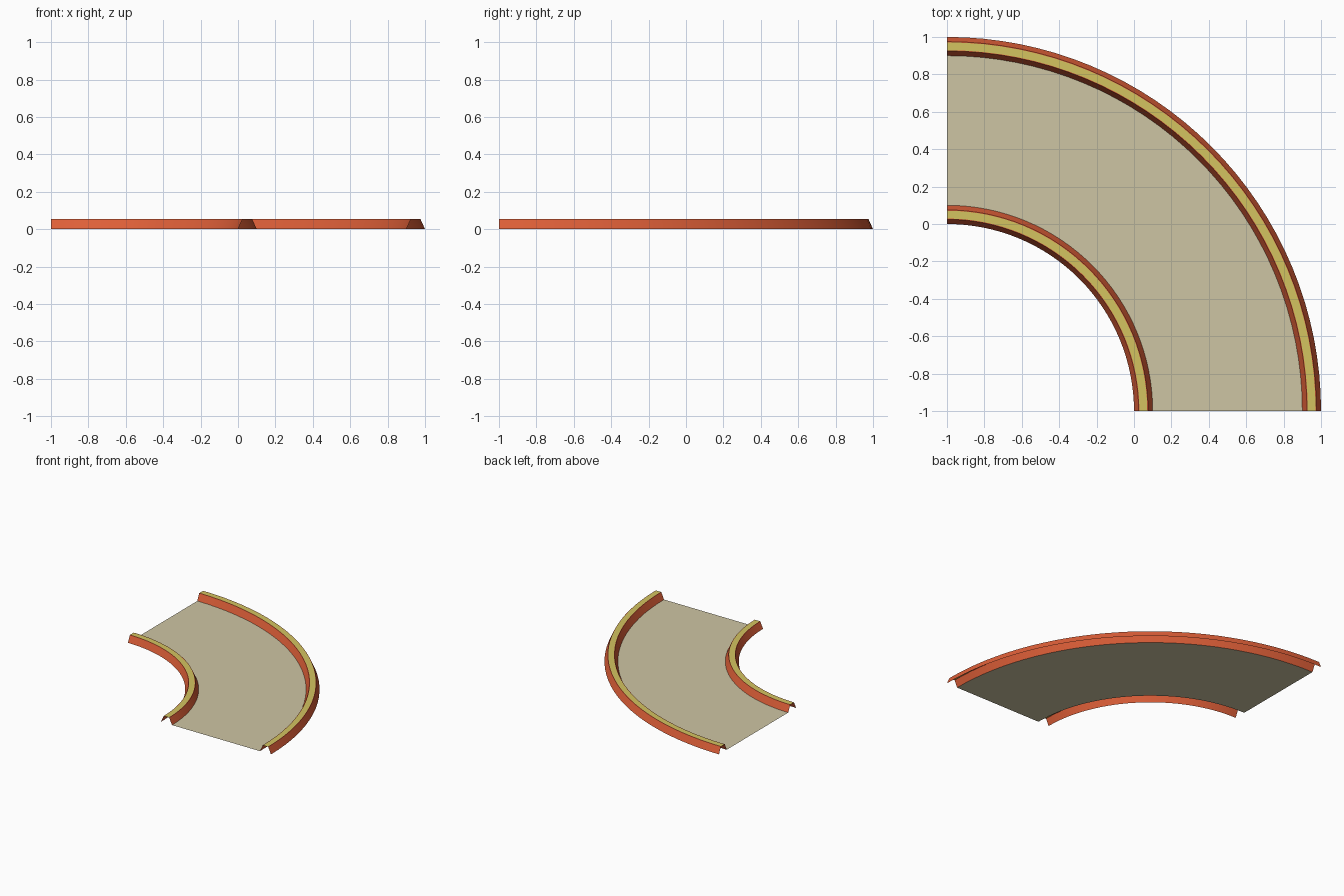
import bpy, bmesh, math

if "Cube" in bpy.data.objects:
    bpy.data.objects.remove(bpy.data.objects["Cube"])

SEGS = 32
CX, CY = -1.0, -1.0      # centre of the bend
H = 0.055                # kerb height


def material(name, srgb):
    m = bpy.data.materials.new(name)
    lin = [((c / 255 + 0.055) / 1.055) ** 2.4 for c in srgb]
    m.diffuse_color = (*lin, 1)
    m.use_nodes = True
    m.node_tree.nodes["Principled BSDF"].inputs["Base Color"].default_value = m.diffuse_color
    return m


RED = material("kerb red", (222, 95, 56))
YELLOW = material("stripe yellow", (212, 196, 96))
SAND = material("road sand", (206, 197, 164))


def sweep(name, profile, mats, mat_ids):
    """Sweep an open (radius, height) profile through a quarter turn."""
    bm = bmesh.new()
    rings = []
    for i in range(SEGS + 1):
        a = math.pi / 2 * i / SEGS
        rings.append([bm.verts.new((CX + r * math.cos(a), CY + r * math.sin(a), z))
                      for r, z in profile])
    for a, b in zip(rings, rings[1:]):
        for j, mat_id in enumerate(mat_ids):
            f = bm.faces.new((a[j], b[j], b[j + 1], a[j + 1]))
            f.normal_update()
            if f.normal.z < 0:
                f.normal_flip()
            f.material_index = mat_id
    me = bpy.data.meshes.new(name)
    bm.to_mesh(me)
    bm.free()
    for m in mats:
        me.materials.append(m)
    ob = bpy.data.objects.new(name, me)
    bpy.context.collection.objects.link(ob)
    # smooth along the bend, sharp across the profile
    bpy.ops.object.select_all(action='DESELECT')
    ob.select_set(True)
    bpy.context.view_layer.objects.active = ob
    bpy.ops.object.shade_smooth_by_angle(angle=math.radians(30))
    return ob


# Hollow kerbs: sloped red sides, yellow stripe with a thin red margin on top
for name, r in (("inner_kerb", 1.0), ("outer_kerb", 1.9)):
    profile = [(r, 0), (r + 0.025, H), (r + 0.029, H), (r + 0.071, H),
               (r + 0.075, H), (r + 0.1, 0)]
    sweep(name, profile, [RED, YELLOW], [0, 0, 1, 0, 0])

# Thin road sheet between the kerbs
sweep("road", [(1.1, 0), (1.9, 0)], [SAND], [0])
